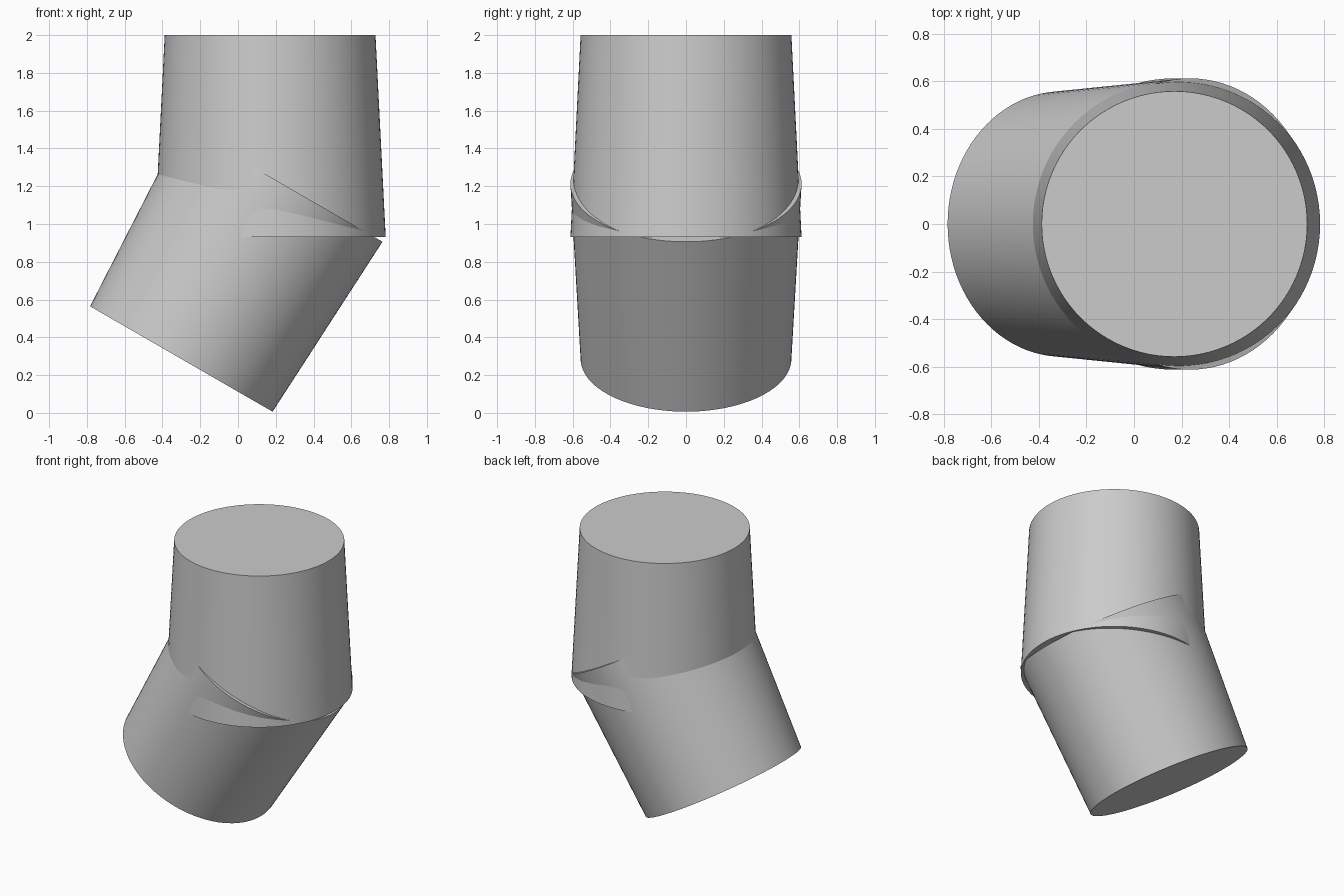
import bpy
from math import radians
from mathutils import Matrix, Vector

cube = bpy.data.objects.get("Cube")
if cube:
    bpy.data.objects.remove(cube, do_unlink=True)

# Single plain grey
grey = bpy.data.materials.new("plain_grey")
grey.use_nodes = True
colour = (0.6, 0.6, 0.6, 1)
grey.diffuse_color = colour
grey.node_tree.nodes["Principled BSDF"].inputs["Base Color"].default_value = colour

WIDE, NARROW, LENGTH = 0.612, 0.558, 1.07


def pipe_section(name, wide_end, axis):
    """Capped tapered tube that narrows from wide_end along axis."""
    axis = Vector(axis).normalized()
    bpy.ops.mesh.primitive_cone_add(
        vertices=96, radius1=WIDE, radius2=NARROW, depth=LENGTH)
    section = bpy.context.object
    section.name = section.data.name = name
    turn = Vector((0, 0, 1)).rotation_difference(axis).to_matrix().to_4x4()
    section.matrix_world = Matrix.Translation(
        Vector(wide_end) + axis * LENGTH / 2) @ turn
    section.data.materials.append(grey)
    bpy.ops.object.shade_smooth_by_angle(angle=radians(30))
    return section


# Upright section, and the section bent 30 degrees away below it
pipe_section("upper_section", (0.17, 0, 0.93), (0, 0, 1))
tilt = Matrix.Rotation(radians(30), 3, 'Y')
pipe_section("lower_section", (0.235, 0, 1.212), tilt @ Vector((0, 0, -1)))
